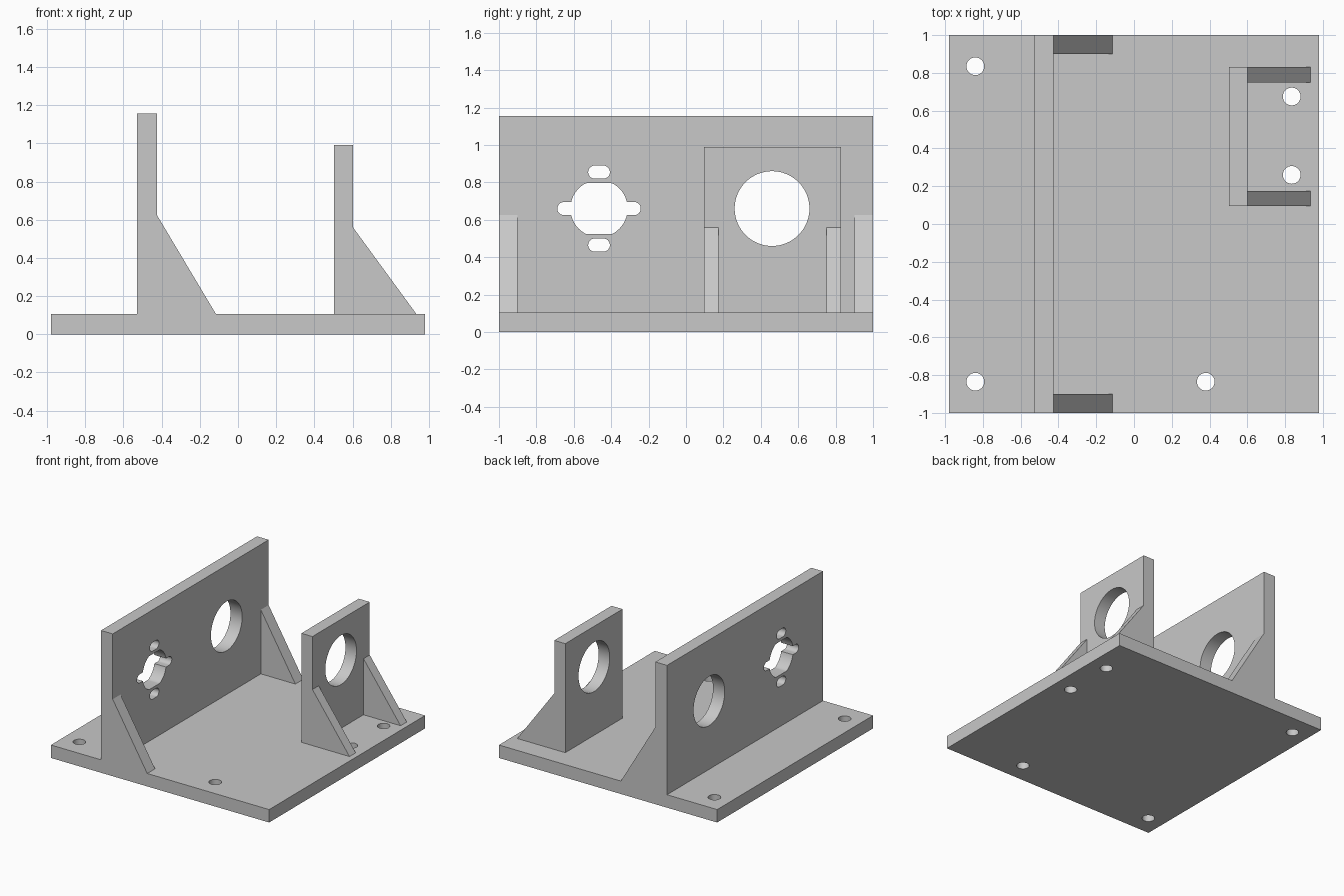
import bpy
import bmesh
import math
from mathutils import Matrix, Vector

cube = bpy.data.objects.get("Cube")
if cube:
    bpy.data.objects.remove(cube, do_unlink=True)

grey = bpy.data.materials.new("plain grey")
grey.use_nodes = True
grey.diffuse_color = (0.58, 0.58, 0.58, 1)
grey.node_tree.nodes["Principled BSDF"].inputs["Base Color"].default_value = grey.diffuse_color

BASE_TOP = 0.105
AXIS_Z = 0.66


def prism(name, points, offset):
    """Extrude a closed planar outline along an offset vector."""
    bm = bmesh.new()
    face = bm.faces.new([bm.verts.new(p) for p in points])
    moved = bmesh.ops.extrude_face_region(bm, geom=[face])["geom"]
    bmesh.ops.translate(bm, vec=Vector(offset),
                        verts=[v for v in moved if isinstance(v, bmesh.types.BMVert)])
    bmesh.ops.recalc_face_normals(bm, faces=bm.faces)
    mesh = bpy.data.meshes.new(name)
    bm.to_mesh(mesh)
    bm.free()
    mesh.materials.append(grey)
    obj = bpy.data.objects.new(name, mesh)
    bpy.context.collection.objects.link(obj)
    return obj


def box(name, x0, x1, y0, y1, z0, z1):
    return prism(name, [(x0, y0, z0), (x1, y0, z0), (x1, y1, z0), (x0, y1, z0)],
                 (0, 0, z1 - z0))


def gusset(name, x0, x1, y0, thickness, z1):
    return prism(name, [(x0, y0, BASE_TOP), (x1, y0, BASE_TOP), (x0, y0, z1)],
                 (0, thickness, 0))


def circle(r, n=64):
    return [(r * math.cos(2 * math.pi * i / n), r * math.sin(2 * math.pi * i / n))
            for i in range(n)]


def slot(half_length, r, n=16):
    """Rounded slot outline, long side along the first axis."""
    reach = half_length - r
    pts = []
    for side in (0, 1):
        for i in range(n + 1):
            a = -math.pi / 2 + math.pi * (side + i / n)
            pts.append((r * math.cos(a) + (-reach if side else reach), r * math.sin(a)))
    return pts


def cut(obj, cutter):
    """Subtract a cutter from a part and discard the cutter."""
    cutter.hide_render = True
    mod = obj.modifiers.new("cut", 'BOOLEAN')
    mod.operation = 'DIFFERENCE'
    mod.solver = 'EXACT'
    mod.object = cutter
    bpy.context.view_layer.objects.active = obj
    bpy.ops.object.modifier_apply(modifier=mod.name)
    bpy.data.objects.remove(cutter, do_unlink=True)


def cut_x(obj, outline, y, z):
    """Cut an outline through an upright plate."""
    cut(obj, prism("cutter", [(-2, y + a, z + b) for a, b in outline], (4, 0, 0)))


# Base plate with mounting holes
base = box("base_plate", -0.98, 0.98, -1, 1, 0, BASE_TOP)
for x, y in ((-0.84, 0.835), (-0.84, -0.835), (0.38, -0.835), (0.835, 0.675), (0.835, 0.26)):
    cut(base, prism("cutter", [(x + a, y + b, -1) for a, b in circle(0.047, 32)], (0, 0, 2)))

# Tall plate with bearing hole and motor cutouts
tall = box("tall_plate", -0.53, -0.425, -1, 1, BASE_TOP, 1.155)
cut_x(tall, circle(0.2), 0.46, AXIS_Z)
motor_y = -0.465
flat_hole = [(a, max(-0.136, min(0.136, b))) for a, b in circle(0.153)]
# Keep only the end points of the flattened top and bottom
flat_hole = [p for i, p in enumerate(flat_hole)
             if abs(p[1]) < 0.136
             or abs(flat_hole[i - 1][1]) < 0.136
             or abs(flat_hole[(i + 1) % len(flat_hole)][1]) < 0.136]
cut_x(tall, flat_hole, motor_y, AXIS_Z)
cut_x(tall, slot(0.223, 0.035), motor_y, AXIS_Z)
for side in (-1, 1):
    cut_x(tall, slot(0.058, 0.035), motor_y, AXIS_Z + side * 0.195)

# Small bearing plate
small = box("small_plate", 0.503, 0.602, 0.095, 0.83, BASE_TOP, 0.99)
cut_x(small, circle(0.2), 0.46, AXIS_Z)

# Gussets at both ends of each plate
gusset("tall_gusset_front", -0.425, -0.115, -1, 0.1, 0.625)
gusset("tall_gusset_back", -0.425, -0.115, 0.9, 0.1, 0.625)
gusset("small_gusset_front", 0.602, 0.935, 0.095, 0.08, 0.56)
gusset("small_gusset_back", 0.602, 0.935, 0.75, 0.08, 0.56)

# Smooth hole walls, sharp plate edges
for obj in (base, tall, small):
    bpy.ops.object.select_all(action='DESELECT')
    obj.select_set(True)
    bpy.context.view_layer.objects.active = obj
    bpy.ops.object.shade_smooth_by_angle(angle=math.radians(30))
